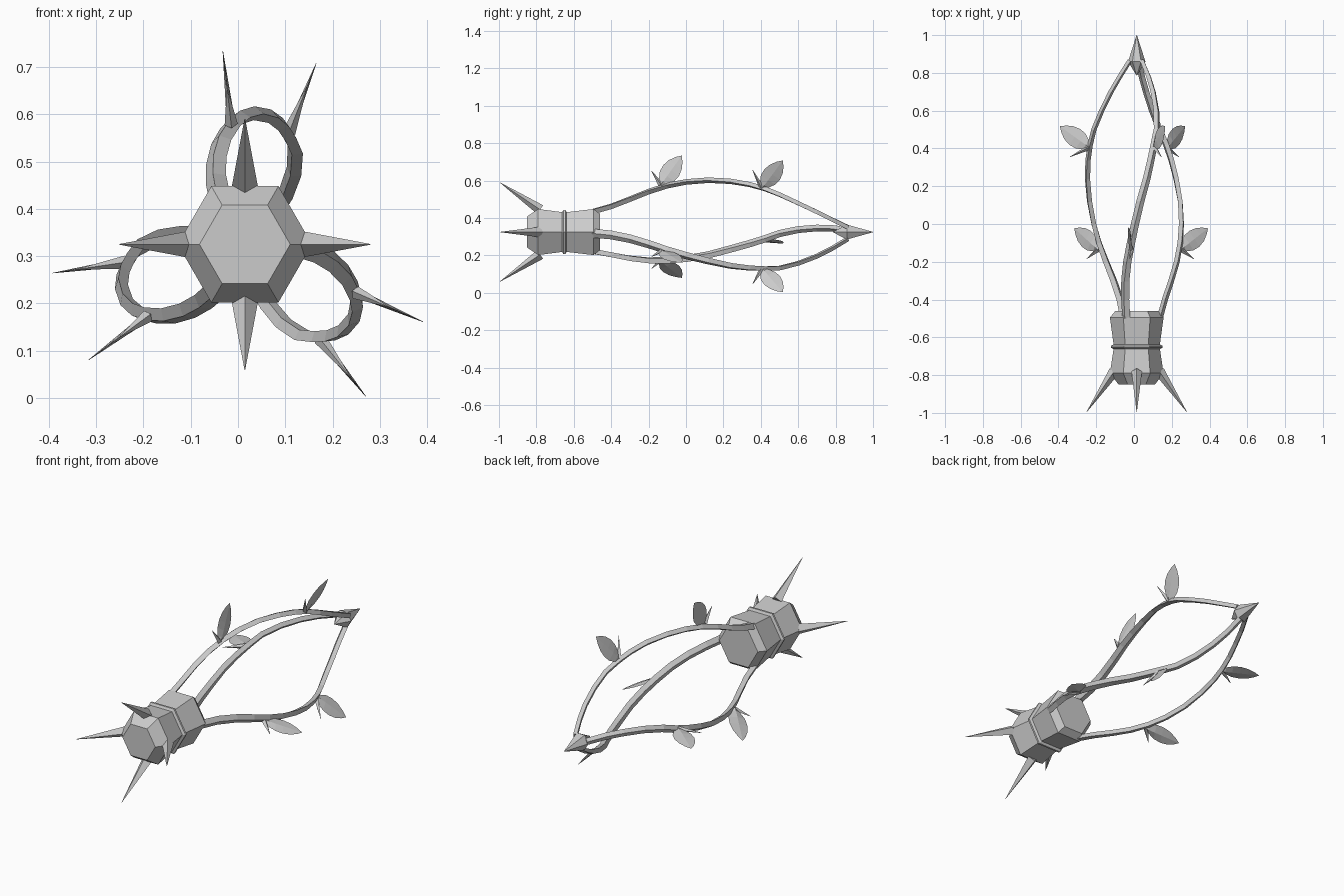
import bpy, bmesh, math
from mathutils import Vector

if "Cube" in bpy.data.objects:
    bpy.data.objects.remove(bpy.data.objects["Cube"])

CX, CZ = 0.0145, 0.325           # long axis runs along y through here
grey = bpy.data.materials.new("plain grey")
grey.diffuse_color = (0.6, 0.6, 0.6, 1)
grey.use_nodes = True
grey.node_tree.nodes["Principled BSDF"].inputs["Base Color"].default_value = grey.diffuse_color


def pol(r, deg, y):
    """Point at radius and angle (front view) around the long axis."""
    a = math.radians(deg)
    return Vector((CX + r * math.cos(a), y, CZ + r * math.sin(a)))


def loft(name, rings):
    """Skin equal-sized point rings and close both ends."""
    bm = bmesh.new()
    vs = [[bm.verts.new(p) for p in ring] for ring in rings]
    n = len(vs[0])
    for a, b in zip(vs, vs[1:]):
        for i in range(n):
            j = (i + 1) % n
            bm.faces.new((a[i], a[j], b[j], b[i]))
    bm.faces.new(vs[0])
    bm.faces.new(vs[-1])
    bmesh.ops.remove_doubles(bm, verts=bm.verts, dist=1e-5)
    bmesh.ops.recalc_face_normals(bm, faces=bm.faces)
    me = bpy.data.meshes.new(name)
    bm.to_mesh(me)
    bm.free()
    me.materials.append(grey)
    ob = bpy.data.objects.new(name, me)
    bpy.context.collection.objects.link(ob)
    return ob


def hex_lathe(name, profile):
    return loft(name, [[pol(r, k * 60, y) for k in range(6)] for y, r in profile])


def spike(name, base, tip, radius, side):
    """Four-sided spike with ridges along 'side' and its perpendicular."""
    d = (tip - base).normalized()
    u = (side - d * side.dot(d)).normalized()
    v = d.cross(u)
    offs = (u, v, -u, -v)
    return loft(name, [[base + o * radius for o in offs],
                       [tip + o * 0.0008 for o in offs]])


# Hexagonal handle body with a narrow waist and a collar
hex_lathe("body", [(-0.85, 0.096), (-0.79, 0.142), (-0.65, 0.121),
                   (-0.495, 0.142), (-0.46, 0.113)])
hex_lathe("waist_collar", [(-0.664, 0.118), (-0.655, 0.137),
                           (-0.645, 0.137), (-0.636, 0.118)])

# Four flared spikes at the front
for k in range(4):
    a = k * 90
    side = pol(1, a + 90, 0) - pol(0, 0, 0)
    spike(f"front_spike_{k + 1}", pol(0.12, a, -0.78), pol(0.265, a, -0.995), 0.028, side)

# Pointed tip where the vines meet
hex_lathe("end_tip", [(0.785, 0.001), (0.86, 0.046), (1.0, 0.001)])

# Vine path: y, radius, angle
PATH = [(-0.50, 0.122, 117), (-0.40, 0.150, 114), (-0.30, 0.186, 109),
        (-0.20, 0.222, 103), (-0.10, 0.250, 97), (0.0, 0.268, 92),
        (0.12, 0.278, 86), (0.24, 0.276, 79), (0.34, 0.265, 73.5),
        (0.42, 0.249, 68.5), (0.50, 0.227, 62), (0.60, 0.186, 56),
        (0.70, 0.138, 51), (0.78, 0.092, 47), (0.865, 0.038, 44)]


def vine(name, turn):
    """Flattened diamond section, wider around the axis than outwards."""
    pts = [pol(r, a + turn, y) for y, r, a in PATH]
    rings = []
    for i, p in enumerate(pts):
        d = (pts[min(i + 1, len(pts) - 1)] - pts[max(i - 1, 0)]).normalized()
        out = pol(1, PATH[i][2] + turn, 0) - pol(0, 0, 0)
        out = (out - d * out.dot(d)).normalized()
        s = d.cross(out)
        f = i / (len(pts) - 1)
        w, h = 0.024 - 0.007 * f, 0.016 - 0.003 * f
        rings.append([p + o for o in (out * h, s * w, -out * h, -s * w)])
    loft(name, rings)


# Leaf outline: distance along the leaf, half width
LEAF = [(0, 0.006), (0.12, 0.028), (0.3, 0.047), (0.5, 0.051), (0.7, 0.042),
        (0.87, 0.023), (1, 0.0005)]


def leaf(name, base, tip, normal):
    d = tip - base
    w = d.normalized().cross(normal)
    rings = []
    for s, h in LEAF:
        c, t = base + d * s, normal * (0.009 * (1 - s) + 0.0005)
        rings.append([c + w * h, c + t, c - w * h, c - t])
    loft(name, rings)


# Three twisted vines, each with two leaves and two thorns
for k, turn in enumerate((0, 120, 240)):
    vine(f"vine_{k + 1}", turn)
    for j, (y, ang, rt) in enumerate(((-0.135, 96.5, 0.33), (0.405, 68.5, 0.358))):
        a = ang + turn
        tangent = pol(1, a + 90, 0) - pol(0, 0, 0)
        leaf(f"leaf_{k + 1}_{j + 1}", pol(0.252, a, y), pol(0.411, a, y + 0.112), tangent)
        spike(f"thorn_{k + 1}_{j + 1}", pol(0.255, a, y), pol(rt, a, y - 0.05), 0.014, tangent)
